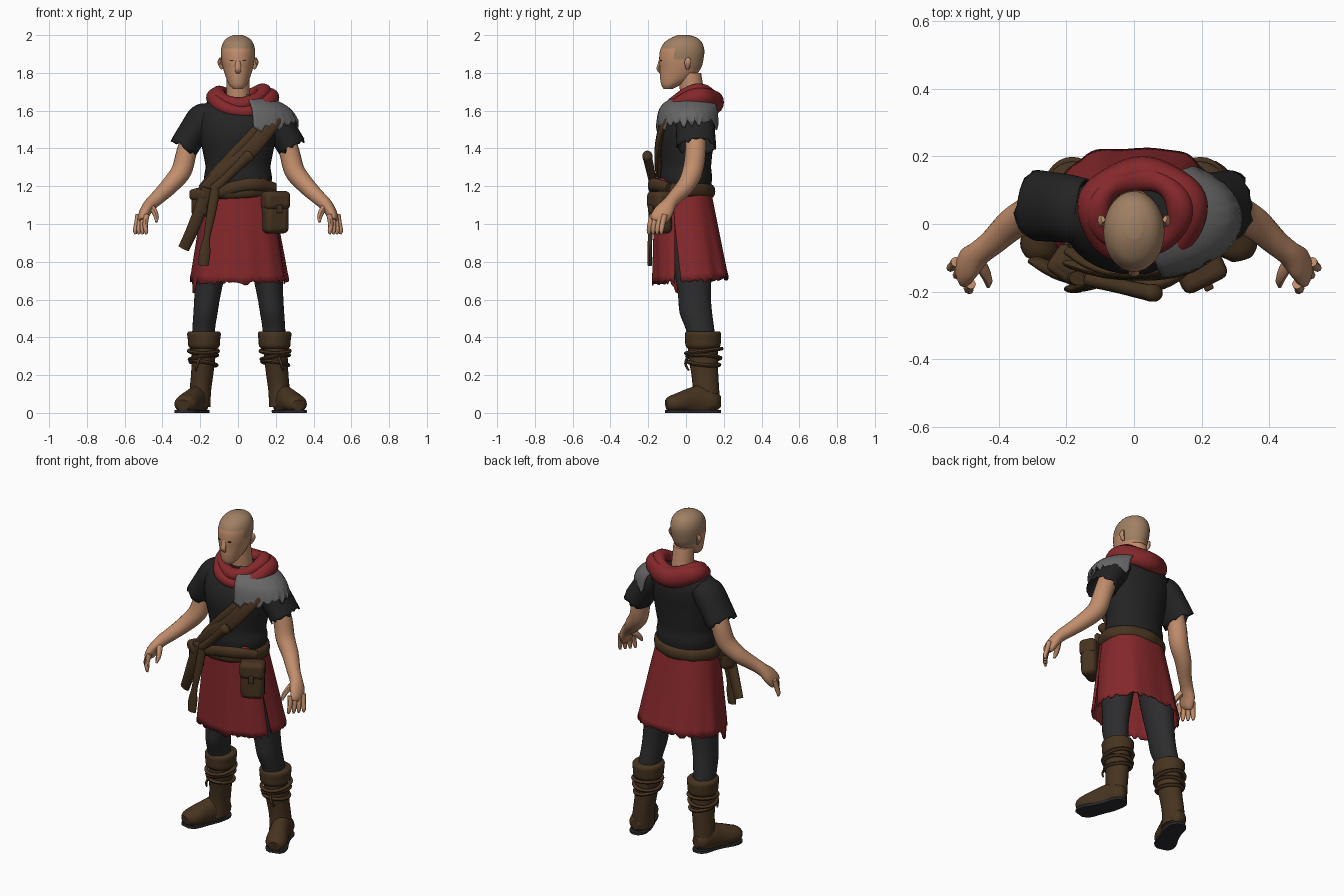
import bpy, bmesh, math, random
from mathutils import Vector, Matrix

if "Cube" in bpy.data.objects:
    bpy.data.objects.remove(bpy.data.objects["Cube"])

random.seed(4)
PI = math.pi


def material(name, rgb):
    m = bpy.data.materials.new(name)
    m.diffuse_color = (*rgb, 1)
    m.use_nodes = True
    m.node_tree.nodes["Principled BSDF"].inputs["Base Color"].default_value = m.diffuse_color
    return m


SKIN = material("skin", (0.54, 0.27, 0.15))
SCALP = material("cropped hair", (0.35, 0.215, 0.125))
RED = material("red cloth", (0.235, 0.021, 0.024))
SHIRT = material("black cloth", (0.017, 0.017, 0.0175))
LEGS = material("charcoal leggings", (0.026, 0.026, 0.028))
GREY = material("grey cloth", (0.135, 0.135, 0.135))
BROWN = material("brown leather", (0.062, 0.034, 0.014))
STRAP = material("strap leather", (0.066, 0.034, 0.015))
SOLE = material("dark sole", (0.024, 0.024, 0.028))
EYE = material("dark eye", (0.03, 0.015, 0.01))


def build(name, verts, faces, mat, thick=0):
    me = bpy.data.meshes.new(name)
    me.from_pydata([tuple(v) for v in verts], [], faces)
    bm = bmesh.new()
    bm.from_mesh(me)
    bmesh.ops.recalc_face_normals(bm, faces=bm.faces)
    bm.to_mesh(me)
    bm.free()
    me.materials.append(mat)
    ob = bpy.data.objects.new(name, me)
    bpy.context.collection.objects.link(ob)
    if thick:
        ob.modifiers.new("cloth", "SOLIDIFY").thickness = thick
    return ob


def spline(rows, n):
    """Smooth in-between rows (Catmull-Rom)."""
    out, last = [], len(rows) - 1
    for i in range(last):
        a, b, c, d = rows[max(i - 1, 0)], rows[i], rows[i + 1], rows[min(i + 2, last)]
        for k in range(n):
            t = k / n
            out.append(tuple(0.5 * (2 * q + (r - p) * t + (2 * p - 5 * q + 4 * r - s) * t * t
                                    + (3 * q - p - 3 * r + s) * t ** 3)
                             for p, q, r, s in zip(a, b, c, d)))
    return out + [rows[-1]]


def grid_faces(rows, seg, closed=False):
    return [(j * seg + i, j * seg + (i + 1) % seg,
             (j + 1) % rows * seg + (i + 1) % seg, (j + 1) % rows * seg + i)
            for j in range(rows if closed else rows - 1) for i in range(seg)]


def loft(name, rows, mat, seg=28, n=3):
    """Stack of level ellipses: (x, y, z, rx, ry)."""
    rows = spline(rows, n)
    verts = [(x + rx * math.cos(2 * PI * i / seg), y + ry * math.sin(2 * PI * i / seg), z)
             for x, y, z, rx, ry in rows for i in range(seg)]
    faces = grid_faces(len(rows), seg)
    faces += [tuple(range(seg)), tuple(range(len(verts) - seg, len(verts)))]
    return build(name, verts, faces, mat)


def tube(name, rows, mat, seg=14, n=3, ref=(0, 1, 0), closed=False, clamp=None, ragged=0):
    """Sweep along a path: (x, y, z, radius across, radius toward ref)."""
    if not closed:
        rows = spline(rows, n)
    m, verts = len(rows), []
    for j, (x, y, z, r1, r2) in enumerate(rows):
        a = rows[(j - 1) % m] if closed else rows[max(j - 1, 0)]
        b = rows[(j + 1) % m] if closed else rows[min(j + 1, m - 1)]
        t = (Vector(b[:3]) - Vector(a[:3])).normalized()
        v = Vector(ref)
        v = (v - t * v.dot(t)).normalized()
        u = t.cross(v)
        for i in range(seg):
            g = 2 * PI * i / seg
            p = Vector((x, y, z)) + u * r1 * math.cos(g) + v * r2 * math.sin(g)
            if ragged and j == m - 1:
                p += t * random.uniform(-ragged, ragged)
            if clamp:
                p.z = min(max(p.z, clamp[0]), clamp[1])
            verts.append(p)
    faces = grid_faces(m, seg, closed)
    if not closed and not ragged:
        faces += [tuple(range(seg)), tuple(range(len(verts) - seg, len(verts)))]
    return build(name, verts, faces, mat, 0.008 if ragged else 0)


def loop(name, c, rx, ry, z, r1, r2, mat, n=48, seg=12):
    """Closed elliptical band; z, r1 and r2 are functions of angle."""
    rows = [(c[0] + rx * math.cos(a), c[1] + ry * math.sin(a), z(a), r1(a), r2(a))
            for a in (2 * PI * i / n for i in range(n))]
    return tube(name, rows, mat, seg, ref=(0, 0, 1), closed=True)


def box(name, loc, size, mat, turn=0, bevel=0.02):
    me = bpy.data.meshes.new(name)
    bm = bmesh.new()
    bmesh.ops.create_cube(bm, size=1, matrix=Matrix.Diagonal((*size, 1)))
    bm.to_mesh(me)
    bm.free()
    me.materials.append(mat)
    ob = bpy.data.objects.new(name, me)
    bpy.context.collection.objects.link(ob)
    ob.location, ob.rotation_euler = loc, (0, 0, turn)
    if bevel:
        b = ob.modifiers.new("round", "BEVEL")
        b.width, b.segments = bevel, 3


def flip(rows, s, shift=0):
    return [(r[0] * s + shift, *r[1:]) for r in rows]


# Head with cropped hair above the hairline
prof = [(1.715, -.118, -.07, .026), (1.735, -.13, -.03, .045), (1.77, -.137, .035, .062),
        (1.82, -.139, .077, .078), (1.87, -.142, .092, .088), (1.92, -.137, .097, .09),
        (1.96, -.115, .085, .079), (1.985, -.08, .06, .057), (2.0, -.045, .02, .024)]
head = loft("head", [(0, (f + b) / 2, z, w, (b - f) / 2) for z, f, b, w in prof], SKIN, 36, 5)
head.data.materials.append(SCALP)
for p in head.data.polygons:
    y, z = p.center.y, p.center.z
    p.material_index = int(z > (1.925 if y < -.06 else 1.87 if y < .01 else 1.815))
loft("neck", [(0, .05, 1.58, .07, .07), (0, .035, 1.68, .062, .065), (0, .02, 1.8, .06, .06)], SKIN)
tube("nose", [(0, -.130, 1.885, .010, .008), (0, -.139, 1.85, .014, .010),
              (0, -.146, 1.82, .017, .010), (0, -.134, 1.80, .012, .006)], SKIN, 10)

# Shirt body
loft("shirt", [(0, 0, 1.17, .165, .128), (0, 0, 1.24, .18, .138), (0, 0, 1.30, .172, .133),
               (0, 0, 1.36, .182, .138), (0, -.002, 1.45, .2, .148), (0, .006, 1.52, .21, .148),
               (0, .02, 1.58, .215, .132), (0, .035, 1.63, .19, .105), (0, .04, 1.67, .1, .075)], SHIRT, 32)

# Paired parts
for s, side in ((-1, "right"), (1, "left")):
    tube(side + "_ear", flip([(.084, .008, 1.82, .006, .008), (.092, .008, 1.838, .010, .014),
                              (.097, .01, 1.86, .011, .018), (.092, .015, 1.878, .006, .010)], s), SKIN, 10)
    box(side + "_eye", (s * .032, -.132, 1.866), (.018, .009, .007), EYE, s * .2, 0)
    tube(side + "_sleeve", flip([(.14, .045, 1.585, .06, .09), (.185, .045, 1.557, .083, .1),
                                 (.235, .05, 1.49, .079, .103), (.285, .055, 1.41, .078, .105)], s),
         SHIRT, 28, 4, ragged=.014)
    tube(side + "_arm", flip([(.23, .05, 1.5, .055, .055), (.272, .05, 1.38, .054, .055),
                              (.30, .035, 1.28, .054, .054), (.36, 0, 1.205, .047, .048),
                              (.42, -.055, 1.145, .039, .039), (.46, -.087, 1.108, .035, .038),
                              (.488, -.115, 1.07, .031, .050), (.505, -.142, 1.03, .026, .048),
                              (.51, -.152, 1.012, .014, .038)], s), SKIN, 18, 4)
    for i in range(4):
        x, y = .483 + .015 * i, -.178 + .022 * i
        tube(f"{side}_finger_{i + 1}", flip([(x, y, 1.05, .015, .015), (x + .008, y - .012, 1.0, .014, .014),
                                             (x + .004 + .004 * i, y - .018, .965, .012, .012),
                                             (x + .002 + .004 * i, y - .018, .946, .006, .006)], s), SKIN, 8)
    tube(side + "_thumb", flip([(.462, -.11, 1.095, .018, .02), (.442, -.142, 1.065, .016, .018),
                                (.432, -.168, 1.035, .013, .014), (.432, -.185, 1.01, .006, .006)], s), SKIN, 8)

    k = .014 if s > 0 else 0
    loft(side + "_legging", flip([(.10, .02, 1.05, .09, .1), (.14, .035, .8, .085, .1),
                                  (.162, .045, .62, .069, .087), (.172, .052, .53, .064, .086),
                                  (.182, .075, .44, .06, .075), (.184, .085, .36, .06, .07)], s, k * .6), LEGS)
    loft(side + "_boot_shaft", flip([(.18, .09, .39, .07, .08), (.182, .09, .3, .063, .078),
                                     (.19, .1, .2, .059, .071), (.199, .105, .12, .057, .071),
                                     (.203, .1, .03, .056, .078)], s, k * 1.3), BROWN)
    loft(side + "_boot_cuff", flip([(.18, .09, .34, .07, .08), (.18, .09, .355, .083, .092),
                                    (.18, .09, .385, .085, .095), (.18, .09, .42, .089, .095),
                                    (.18, .09, .432, .078, .086)], s, k), BROWN)
    foot = [(.195, .184, .06, .02, .03), (.2, .15, .06, .05, .055), (.215, .08, .06, .056, .085),
            (.24, .02, .057, .057, .074), (.268, -.04, .05, .063, .056),
            (.284, -.078, .045, .056, .046), (.291, -.102, .04, .033, .03)]
    tube(side + "_boot_foot", flip(foot, s, k * 2), BROWN, 20, 4, (0, 0, 1), clamp=(.012, .2))
    tube(side + "_boot_sole", flip([(x, y, .01, r * 1.01, .2) for x, y, z, r, _ in foot], s, k * 2),
         SOLE, 24, 4, (0, 0, 1), clamp=(0, .015))
    for i, z in enumerate((.328, .295, .262)):
        loop(f"{side}_boot_cord_{i + 1}", (s * .183 + k, .094), .077 - .004 * i, .094 - .006 * i,
             lambda a, z=z, i=i: z + .012 * math.sin(a + 2 * i), lambda a: .011, lambda a: .010, STRAP, 28, 8)
    tube(side + "_boot_cord_end", flip([(.2, .01, .3, .007, .007), (.215, -.003, .26, .007, .007),
                                        (.225, .015, .225, .005, .005)], s, k), STRAP, 8)

# Flared skirt with a side slit and a torn hem
COLS, ROWS, SLIT = 110, 14, math.radians(-17)
verts, hem = [], [random.uniform(-.012, .012) for _ in range(COLS)]
for j in range(ROWS):
    t = j / (ROWS - 1)
    gap = max(0, t - .38) * .26
    for i in range(COLS):
        a = SLIT + gap / 2 + (2 * PI - gap) * i / (COLS - 1)
        c, sn = math.cos(a), math.sin(a)
        peak = math.exp(-((a % (2 * PI) - 5.5) / .4) ** 2) * (1 - t) ** 3
        c, sn = math.copysign(abs(c) ** .85, c), math.copysign(abs(sn) ** .85, sn)
        fold = 1 + .022 * t * math.sin(7 * a) + .012 * t * math.sin(13 * a + 1) + .06 * peak
        drop = -.06 * math.exp(-((a % (2 * PI) - 3.42) / .14) ** 2)
        z = 1.19 + .055 * peak - .49 * t + t ** 3 * (.015 * math.sin(a) + drop) + (hem[i] if j == ROWS - 1 else 0)
        verts.append(((.174 + .084 * t ** .9) * c * fold + .008 * t,
                      -.018 + .044 * t + (.148 + .054 * t) * sn * fold, z))
build("skirt", verts, [(j * COLS + i, j * COLS + i + 1, (j + 1) * COLS + i + 1, (j + 1) * COLS + i)
                       for j in range(ROWS - 1) for i in range(COLS - 1)], RED, .008)

# Ragged grey mantle over one shoulder
COLS, verts = 34, []
for i in range(COLS):
    a = math.radians(-78 + 136 * i / (COLS - 1))
    c, sn = math.cos(a), math.sin(a)
    cut = 1.482 + .05 * c + (.02 if i % 3 == 0 else random.uniform(-.02, .01))
    verts += spline([(.025 + .1 * c, .04 + .08 * sn, 1.685), (.02 + .205 * c, .03 + .145 * sn, 1.645),
                     (.02 + .27 * c, .022 + .172 * sn, 1.597), (.02 + .3 * c, .018 + .182 * sn, cut)], 4)
M = len(verts) // COLS
build("shoulder_mantle", verts, [(i * M + j, i * M + j + 1, (i + 1) * M + j + 1, (i + 1) * M + j)
                                 for i in range(COLS - 1) for j in range(M - 1)], GREY, .008)

# Scarf in two rolled loops
loop("scarf_lower", (.025, .037), .148, .115,
     lambda a: 1.642 + .026 * math.sin(a) + .024 * math.cos(2 * a),
     lambda a: .045 + .004 * math.sin(5 * a), lambda a: .048 + .012 * math.sin(a), RED, 60, 16)
loop("scarf_upper", (.015, .037), .122, .1,
     lambda a: 1.677 + .022 * math.sin(a + .3) + .022 * math.cos(2 * a),
     lambda a: .036 + .004 * math.sin(4 * a + 1), lambda a: .034 + .004 * math.sin(3 * a), RED, 60, 16)

# Belt with a second wrap across the front
loop("belt", (0, -.02), .183, .152, lambda a: 1.173 + .008 * math.cos(a),
     lambda a: .02 + .003 * math.sin(9 * a), lambda a: .037, BROWN)
tube("belt_front_wrap", [(-.2, -.06, 1.13, .03, .02), (-.13, -.15, 1.16, .034, .022),
                         (0, -.182, 1.2, .032, .02), (.1, -.165, 1.21, .034, .022),
                         (.19, -.09, 1.19, .03, .02)], STRAP, 14, 5)

# Chest straps and sheathed knife
tube("chest_strap", [(.2, -.095, 1.57, .045, .014), (.15, -.13, 1.5, .047, .018),
                     (.05, -.15, 1.38, .047, .018), (-.08, -.145, 1.27, .044, .016),
                     (-.185, -.115, 1.16, .04, .016)], STRAP)
tube("second_chest_strap", [(.12, -.125, 1.53, .024, .014), (.06, -.143, 1.46, .026, .014),
                            (-.04, -.147, 1.355, .026, .014), (-.13, -.12, 1.26, .024, .014),
                            (-.19, -.08, 1.19, .022, .014)], BROWN)
tube("knife_handle", [(.072, -.205, 1.375, .012, .01), (.062, -.205, 1.365, .031, .026),
                      (.03, -.2, 1.335, .028, .024), (-.05, -.182, 1.255, .024, .022),
                      (-.13, -.165, 1.18, .028, .022)], BROWN)
tube("knife_sheath", [(-.16, -.16, 1.19, .034, .022), (-.205, -.15, 1.06, .034, .022),
                      (-.25, -.13, .95, .032, .02), (-.288, -.11, .87, .03, .014)], BROWN)
tube("hanging_strap", [(-.12, -.175, 1.18, .026, .018), (-.145, -.185, 1.04, .024, .014),
                       (-.165, -.19, .93, .018, .012), (-.176, -.192, .85, .03, .013),
                       (-.182, -.192, .78, .026, .012)], BROWN)

# Pouches
box("large_pouch", (.197, -.135, 1.05), (.135, .09, .2), BROWN, .45, .028)
box("large_pouch_flap", (.198, -.138, 1.125), (.145, .1, .1), STRAP, .45, .026)
box("pouch_buckle", (.221, -.187, 1.08), (.028, .02, .045), BROWN, .45, .006)
box("small_pouch", (-.192, -.118, 1.115), (.1, .085, .15), BROWN, -.6, .026)
box("small_pouch_flap", (-.194, -.121, 1.155), (.108, .095, .06), STRAP, -.6, .02)

# Smooth shading with crisp edges kept
for ob in bpy.context.scene.objects:
    ob.select_set(True)
    bpy.context.view_layer.objects.active = ob
bpy.ops.object.shade_smooth_by_angle(angle=math.radians(45))
